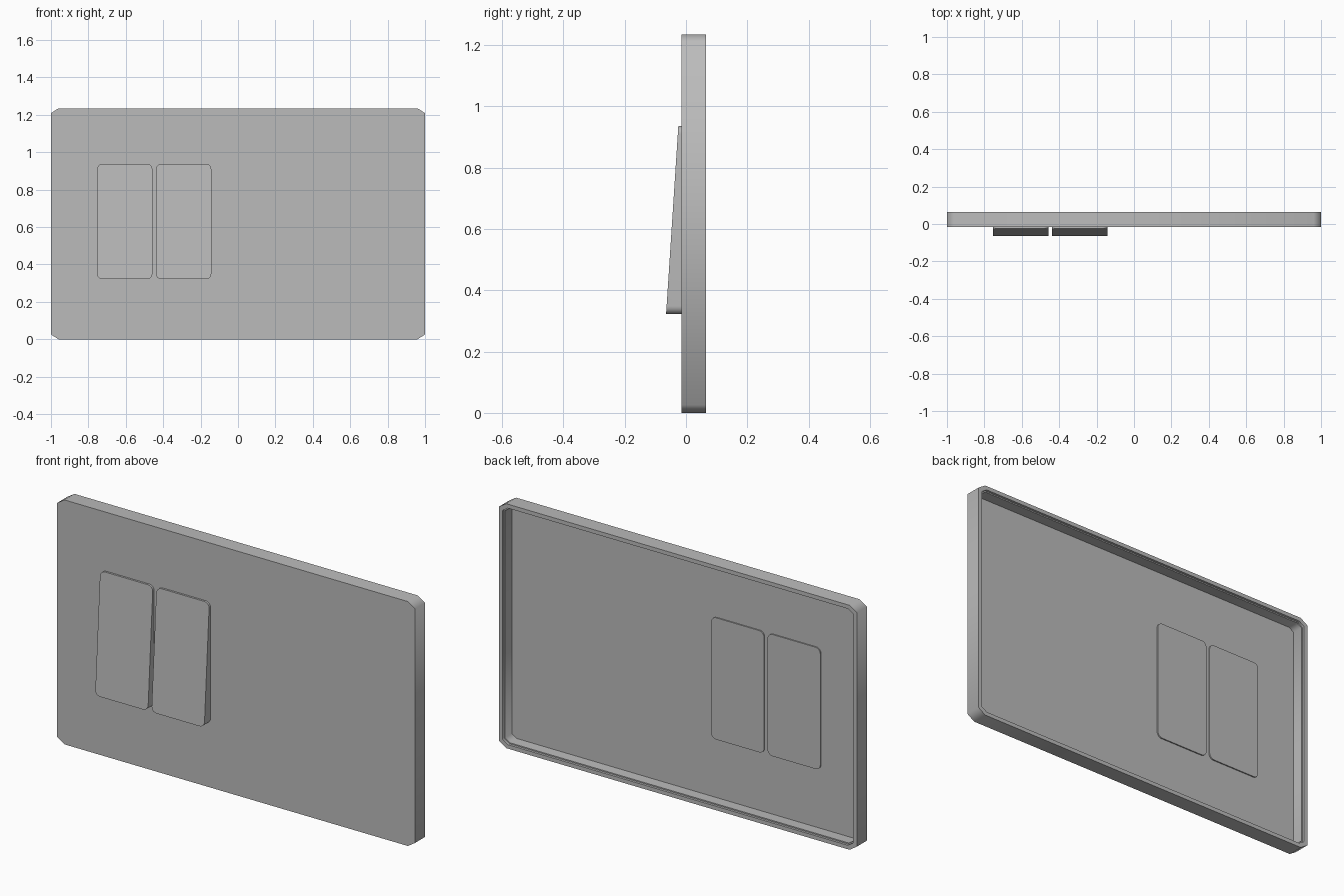
import bpy, bmesh, math

old = bpy.data.objects.get("Cube")
if old:
    bpy.data.objects.remove(old, do_unlink=True)

# One satin grey for the whole fitting
grey = bpy.data.materials.new("satin_grey")
grey.use_nodes = True
colour = (0.5, 0.5, 0.5, 1)
grey.diffuse_color = colour
grey.node_tree.nodes["Principled BSDF"].inputs["Base Color"].default_value = colour

HEIGHT = 1.235
FRONT, BACK, FLOOR = -0.015, 0.065, -0.003


def rounded_rect(x0, x1, z0, z1, rx, rz, steps):
    """Closed outline in x and z, with corners of the given number of steps."""
    points = []
    corners = [(x1 - rx, z1 - rz), (x0 + rx, z1 - rz),
               (x0 + rx, z0 + rz), (x1 - rx, z0 + rz)]
    for quarter, (cx, cz) in enumerate(corners):
        for i in range(steps + 1):
            a = (quarter + i / steps) * math.pi / 2
            points.append((cx + rx * math.cos(a), cz + rz * math.sin(a)))
    return points


def loft(name, loops):
    """Join matching loops with quads and cap both ends."""
    bm = bmesh.new()
    rings = [[bm.verts.new(p) for p in loop] for loop in loops]
    for a, b in zip(rings, rings[1:]):
        for i in range(len(a)):
            j = (i + 1) % len(a)
            bm.faces.new((a[i], a[j], b[j], b[i]))
    bm.faces.new(rings[0])
    bm.faces.new(rings[-1])
    bmesh.ops.recalc_face_normals(bm, faces=bm.faces)
    mesh = bpy.data.meshes.new(name)
    bm.to_mesh(mesh)
    bm.free()
    mesh.materials.append(grey)
    obj = bpy.data.objects.new(name, mesh)
    bpy.context.collection.objects.link(obj)
    bpy.ops.object.select_all(action="DESELECT")
    obj.select_set(True)
    bpy.context.view_layer.objects.active = obj
    bpy.ops.object.shade_smooth_by_angle(angle=math.radians(65))
    return obj


# Wall plate: thin front, outer side, back rim, stepped inner wall, recessed floor
def plate_loop(inset, y):
    outline = rounded_rect(-1 + inset, 1 - inset, inset, HEIGHT - inset,
                           0.04 - inset / 2, 0.026 - inset / 3, 1)
    return [(x, y, z) for x, z in outline]


loft("wall_plate", [plate_loop(inset, y) for inset, y in (
    (0, FRONT), (0, BACK), (0.02, BACK), (0.02, BACK - 0.012),
    (0.026, BACK - 0.012), (0.026, FLOOR))])

# Rocker switches: wedges that stand out most at the bottom
BOTTOM, TOP = 0.322, 0.937


def rocker(name, x0):
    outline = rounded_rect(x0, x0 + 0.295, BOTTOM, TOP, 0.027, 0.027, 6)
    slope = 0.04 / (TOP - BOTTOM)
    face = [(x, -0.065 + slope * (z - BOTTOM), z) for x, z in outline]
    rear = [(x, FLOOR + 0.006, z) for x, z in outline]
    loft(name, [face, rear])


rocker("right_rocker", -0.753)
rocker("left_rocker", -0.438)
